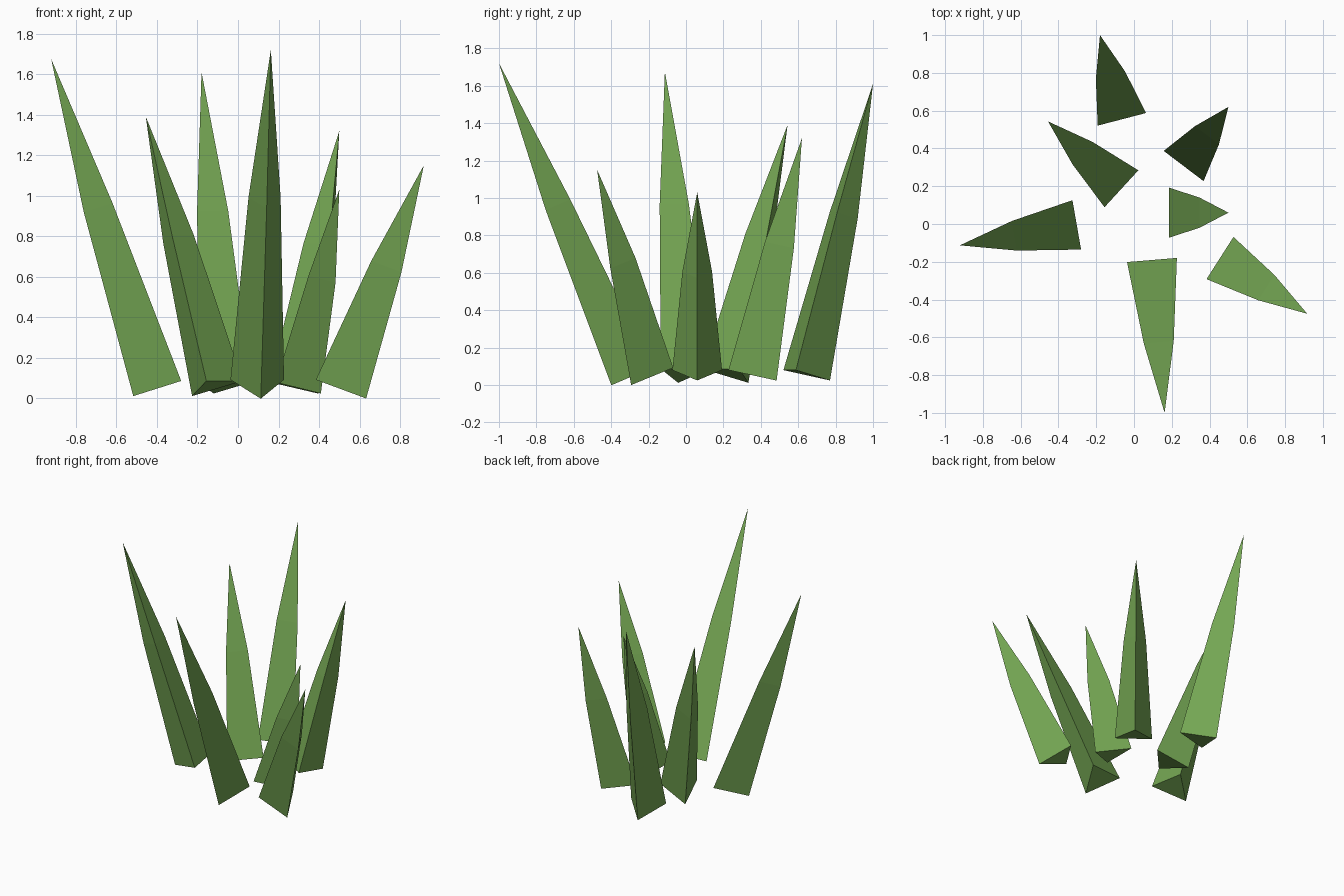
import bpy
import bmesh
from mathutils import Matrix, Vector

cube = bpy.data.objects.get("Cube")
if cube:
    bpy.data.objects.remove(cube, do_unlink=True)

# Single leaf colour
green = bpy.data.materials.new("leaf_green")
green.use_nodes = True
colour = (0.175, 0.38, 0.086, 1.0)
green.diffuse_color = colour
shader = green.node_tree.nodes["Principled BSDF"]
shader.inputs["Base Color"].default_value = colour
shader.inputs["Roughness"].default_value = 0.9

RADIUS = 0.153        # triangular section at the foot
BASE_Z = 0.061        # height of the foot centre
MID = 0.55            # where the taper changes along the blade
MID_SCALE = 0.6


def blade(name, foot, tip):
    """Three-sided tapered blade leaning outward, its ridge on the outer side.
    foot is the middle of the inner bottom edge."""
    tip = Vector(tip)
    foot = Vector((*foot, BASE_Z))
    out = Vector((tip.x - foot.x, tip.y - foot.y, 0)).normalized()
    centre = foot + out * RADIUS * 0.46
    axis = tip - centre
    up = axis.normalized()
    side = up.cross(out).normalized()
    ridge = side.cross(up)

    bm = bmesh.new()

    def ring(t, radius):
        arm = ridge * radius
        return [bm.verts.new(centre + axis * t + Matrix.Rotation(a, 3, up) @ arm)
                for a in (0, 2.0944, 4.1888)]

    low, mid = ring(0, RADIUS), ring(MID, RADIUS * MID_SCALE)
    point = bm.verts.new(tip)
    bm.faces.new(low[::-1])
    for i in range(3):
        j = (i + 1) % 3
        bm.faces.new((low[i], low[j], mid[j], mid[i]))
        bm.faces.new((mid[i], mid[j], point))
    bmesh.ops.recalc_face_normals(bm, faces=bm.faces[:])

    mesh = bpy.data.meshes.new(name)
    bm.to_mesh(mesh)
    bm.free()
    mesh.materials.append(green)
    bpy.context.collection.objects.link(bpy.data.objects.new(name, mesh))


# Clump of blades
blade("front_blade", (0.095, -0.19), (0.162, -1.0, 1.72))
blade("front_left_blade", (0.455, -0.18), (0.917, -0.475, 1.15))
blade("left_short_blade", (0.19, 0.06), (0.5, 0.06, 1.03))
blade("back_left_blade", (0.265, 0.31), (0.5, 0.62, 1.32))
blade("back_blade", (-0.065, 0.558), (-0.18, 1.0, 1.61))
blade("back_right_blade", (-0.068, 0.188), (-0.455, 0.543, 1.39))
blade("right_blade", (-0.305, -0.005), (-0.922, -0.113, 1.675))
